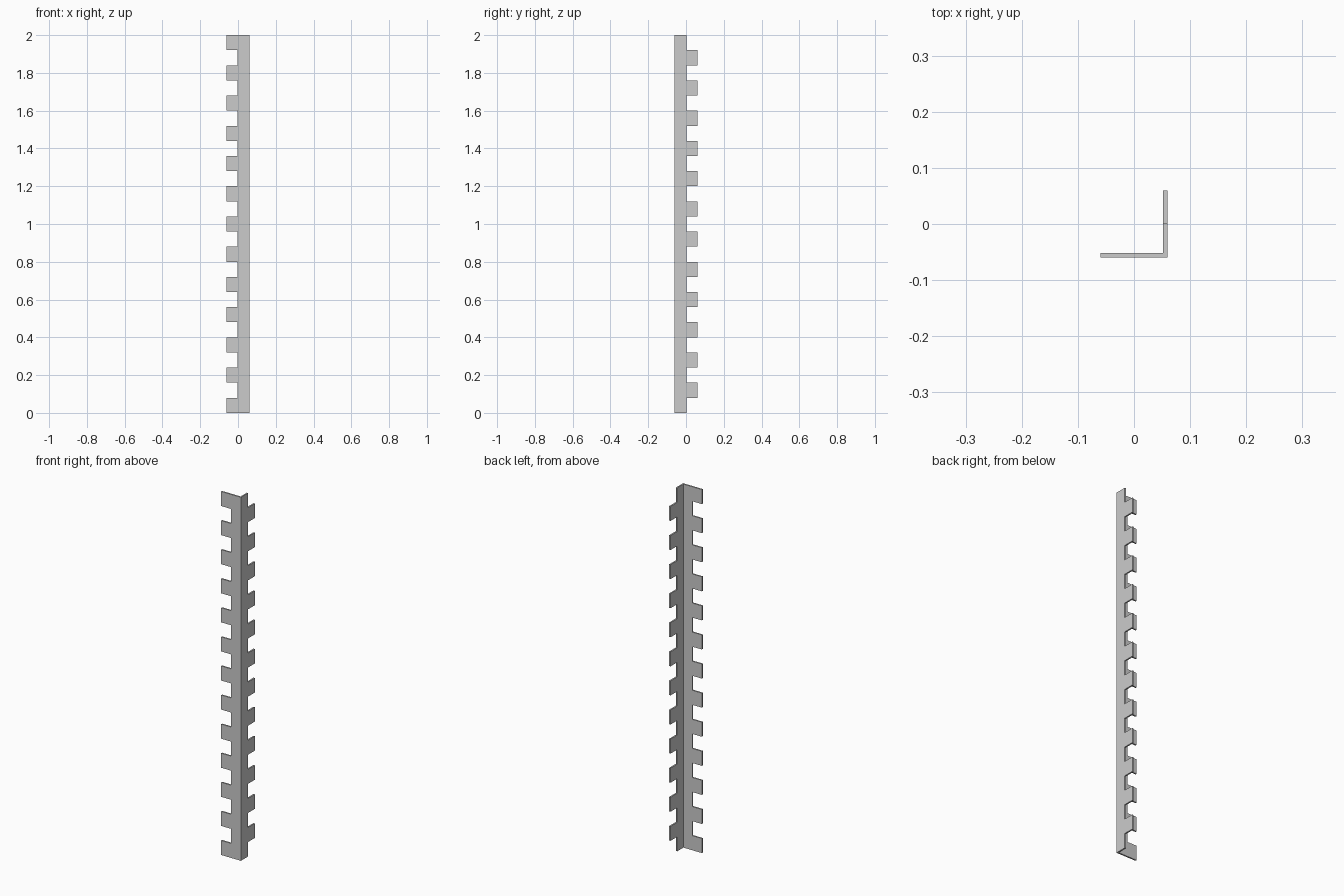
import bpy, bmesh

if "Cube" in bpy.data.objects:
    bpy.data.objects.remove(bpy.data.objects["Cube"])

HALF, NOTCH, THICK = 0.06, 0.002, 0.008
ROWS, STEP = 25, 0.08

# Plan points along the outer skin: front tooth tip, front notch, corner, side notch, side tooth tip
plan = [(-HALF, -HALF), (-NOTCH, -HALF), (HALF, -HALF), (HALF, NOTCH), (HALF, HALF)]

bm = bmesh.new()


def panel(row, col):
    """One flat quad of the outer skin."""
    (xa, ya), (xb, yb) = plan[col], plan[col + 1]
    z0, z1 = row * STEP, (row + 1) * STEP
    corners = [(xa, ya, z0), (xb, yb, z0), (xb, yb, z1), (xa, ya, z1)]
    bm.faces.new([bm.verts.new(c) for c in corners])


# Continuous angle spine, with teeth alternating between the two legs
for row in range(ROWS):
    panel(row, 1)
    panel(row, 2)
    panel(row, 0 if row % 2 == 0 else 3)

bmesh.ops.remove_doubles(bm, verts=bm.verts, dist=1e-5)
mesh = bpy.data.meshes.new("toothed_corner_bead")
bm.to_mesh(mesh)
bm.free()
bead = bpy.data.objects.new("toothed_corner_bead", mesh)
bpy.context.collection.objects.link(bead)

# Sheet thickness, grown inwards
solid = bead.modifiers.new("thickness", 'SOLIDIFY')
solid.thickness = THICK
solid.offset = -1
solid.use_even_offset = True
